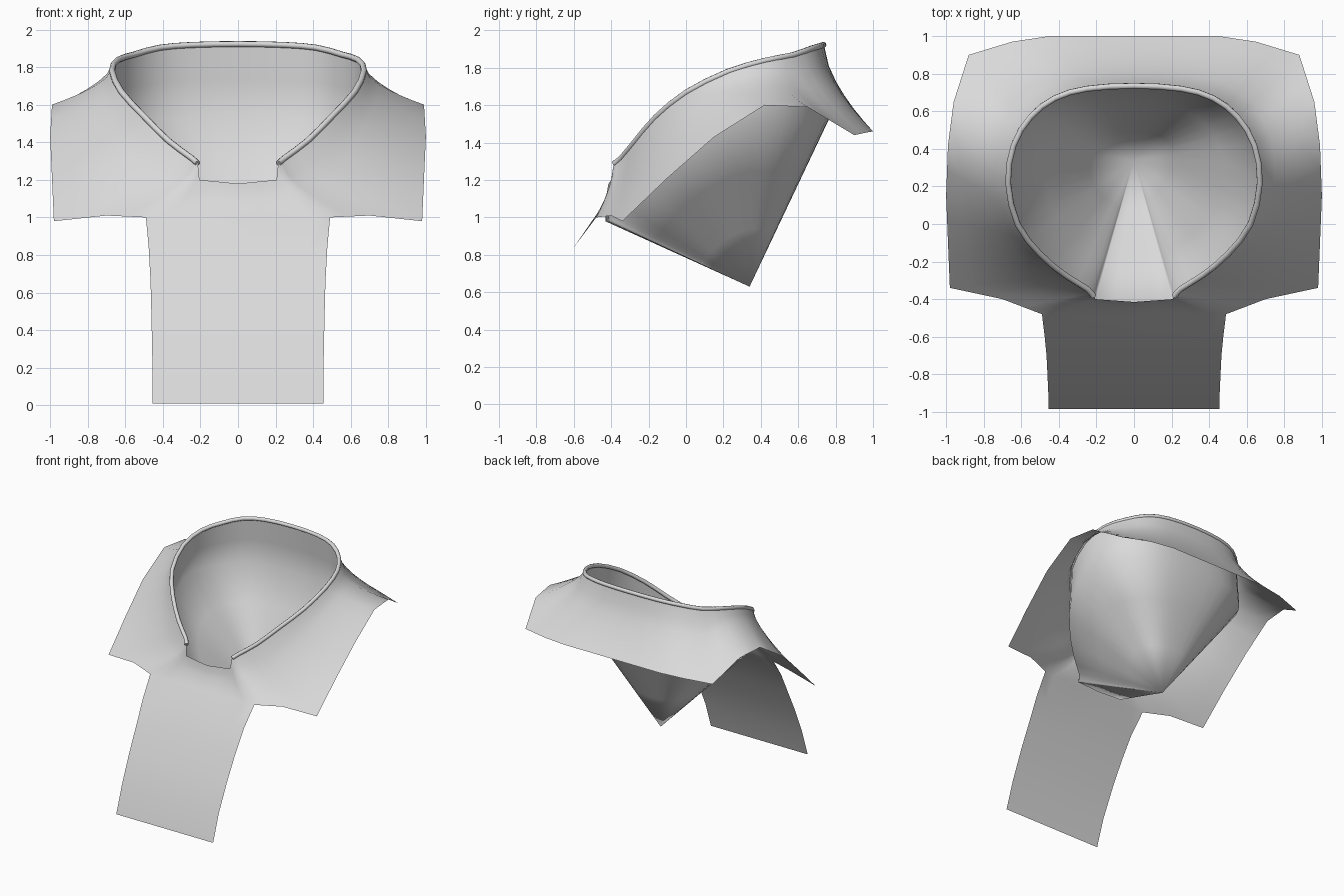
import bpy, bmesh
from mathutils import Vector

cube = bpy.data.objects.get("Cube")
if cube:
    bpy.data.objects.remove(cube)

grey = bpy.data.materials.new("light_grey")
grey.use_nodes = True
colour = (0.7, 0.7, 0.7, 1)
grey.diffuse_color = colour
grey.node_tree.nodes["Principled BSDF"].inputs["Base Color"].default_value = colour

# Half outline from back to front: neck opening point, matching hem point
HALF = [
    ((0, .735, 1.935), (0, 1, 1.46)),
    ((.25, .72, 1.93), (.45, 1, 1.46)),
    ((.42, .67, 1.915), (.65, .97, 1.455)),
    ((.55, .57, 1.88), (.88, .9, 1.44)),
    ((.64, .42, 1.85), (.96, .65, 1.59)),
    ((.67, .22, 1.79), (.99, .42, 1.6)),
    ((.62, 0, 1.68), (1, .15, 1.43)),
    ((.5, -.16, 1.55), (.99, -.1, 1.21)),
    ((.37, -.27, 1.42), (.98, -.34, .98)),
    ((.25, -.345, 1.33), (.7, -.4, 1.01)),
    ((.215, -.385, 1.3), (.49, -.48, 1)),
    ((.205, -.4, 1.2), (.3, -.485, 1)),
    ((0, -.415, 1.18), (0, -.49, 1)),
]
NOTCH = 10          # index of the upper notch corner
APEX = Vector((0, .34, .63))


def mirrored(points):
    """Closed loop from a half outline running back to front."""
    return points + [Vector((-p.x, p.y, p.z)) for p in points[-2:0:-1]]


def refine(points, smooth_until):
    """Add a midpoint to each span, curved up to the given index."""
    out = []
    for i in range(len(points) - 1):
        a, b = points[i], points[i + 1]
        mid = (a + b) / 2
        if i < smooth_until:
            before = points[i - 1] if i else Vector((-b.x, b.y, b.z))
            after = points[min(i + 2, smooth_until)]
            mid += (a + b - before - after) / 16
        out += [a, mid]
    return out + [points[-1]]


def build(name, grids):
    """One smooth mesh from (rows, closed) point grids, welded together."""
    bm = bmesh.new()
    for rows, closed in grids:
        verts = [[bm.verts.new(p) for p in row] for row in rows]
        n = len(rows[0])
        for top, low in zip(verts, verts[1:]):
            for i in range(n if closed else n - 1):
                j = (i + 1) % n
                bm.faces.new((top[i], top[j], low[j], low[i]))
    bmesh.ops.remove_doubles(bm, verts=bm.verts, dist=.0005)
    mesh = bpy.data.meshes.new(name)
    bm.to_mesh(mesh)
    bm.free()
    mesh.materials.append(grey)
    mesh.polygons.foreach_set("use_smooth", [True] * len(mesh.polygons))
    obj = bpy.data.objects.new(name, mesh)
    bpy.context.collection.objects.link(obj)
    return obj


half_rim = refine([Vector(r) for r, h in HALF], NOTCH)
half_hem = refine([Vector(h) for r, h in HALF], 0)
rim, hem = mirrored(half_rim), mirrored(half_hem)


# Flared mantle around the opening
def flare(t):
    row = []
    for a, b in zip(rim, hem):
        p = a.lerp(b, t ** 1.25)
        p.z = a.z + (b.z - a.z) * t ** .75
        row.append(p)
    return row


mantle = [flare(k / 6) for k in range(7)]

# Front panel hanging from the middle of the hem
first = 2 * NOTCH
top = hem[first:len(hem) - first + 1]
panel = [top]
for y, z, width in ((-.6, .84, .97), (-.7, .66, .95), (-.8, .47, .94),
                    (-.91, .23, .93), (-.985, .01, .93)):
    panel.append([Vector((p.x * width, y, z)) for p in top])
build("mantle_and_front_panel", [(mantle, True), (panel, False)])

# Hollow inner cup: a collar wall that tapers to a point
collar = []
for p in rim:
    drop = .31 + .23 * max(0, p.y - .3)
    collar.append(Vector((p.x * 1.02, p.y * 1.04, max(.98, p.z - drop))))
cup = [[APEX.lerp(p, t) for p in collar] for t in (0, .35, .7, 1)]
cup += [[a.lerp(b, .5) for a, b in zip(collar, rim)], rim]
build("inner_cup", [(cup, True)])

# Rounded bead along the opening, stopping at the notch
path = rim[-first:] + rim[:first + 1]
curve = bpy.data.curves.new("rim_bead", "CURVE")
curve.dimensions = "3D"
curve.bevel_depth = .016
curve.bevel_resolution = 2
curve.use_fill_caps = True
spline = curve.splines.new("POLY")
spline.points.add(len(path) - 1)
for point, p in zip(spline.points, path):
    point.co = (p.x, p.y, p.z - .012, 1)
curve.materials.append(grey)
bead = bpy.data.objects.new("rim_bead", curve)
bpy.context.collection.objects.link(bead)
